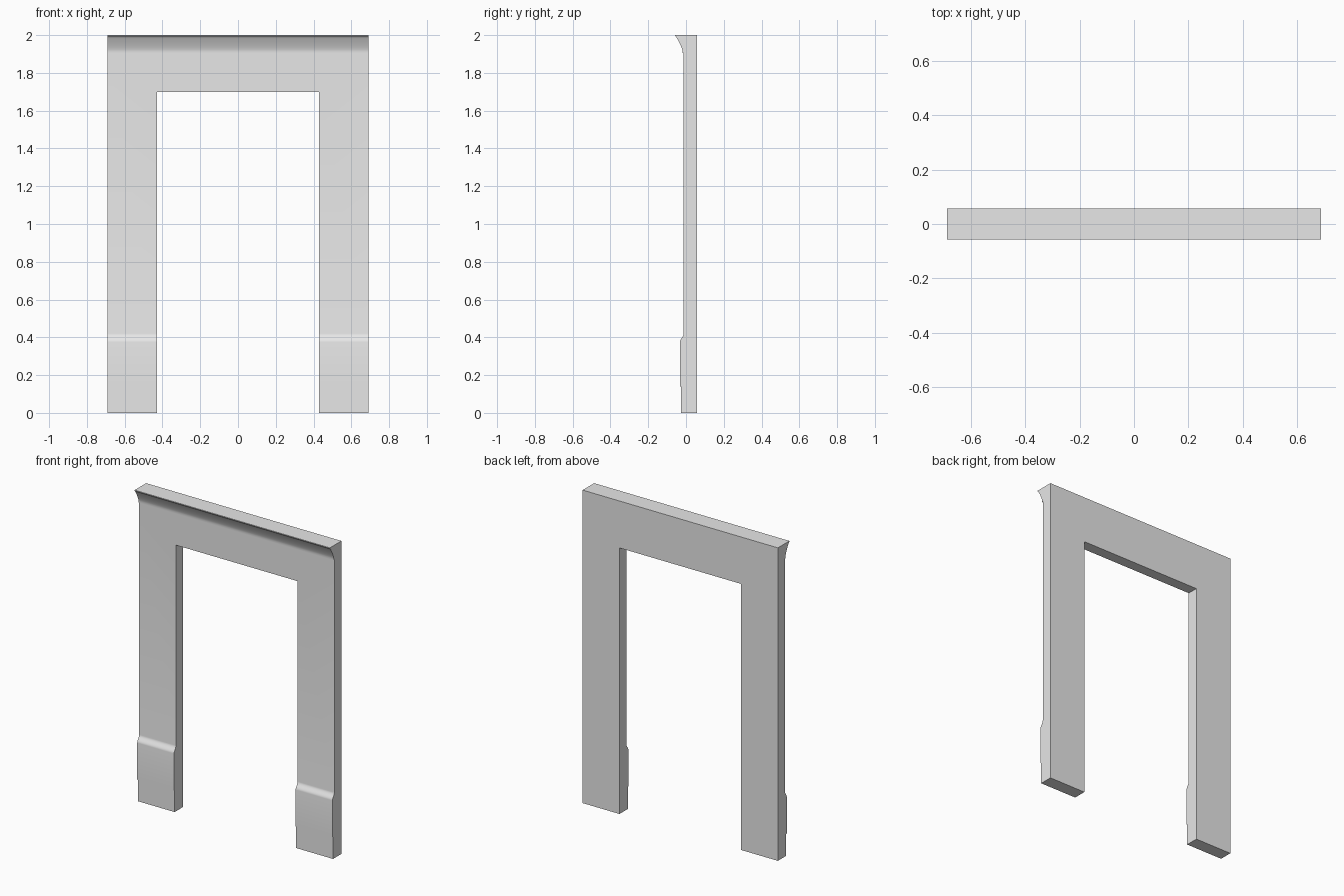
import bpy, bmesh, math

cube = bpy.data.objects.get("Cube")
if cube:
    bpy.data.objects.remove(cube, do_unlink=True)

HALF_WIDTH, BACK, FACE = 0.69, 0.058, -0.012
OPEN_HALF, OPEN_TOP = 0.43, 1.70

stone = bpy.data.materials.new("grey_stone")
stone.use_nodes = True
stone.diffuse_color = (0.8, 0.8, 0.8, 1)
stone.node_tree.nodes["Principled BSDF"].inputs["Base Color"].default_value = (0.8, 0.8, 0.8, 1)


def extrude_x(name, profile, half):
    """Extrude a (y, z) profile along x, centred on x = 0."""
    bm = bmesh.new()
    face = bm.faces.new([bm.verts.new((-half, y, z)) for y, z in profile])
    side = bmesh.ops.extrude_face_region(bm, geom=[face])["geom"]
    verts = [v for v in side if isinstance(v, bmesh.types.BMVert)]
    bmesh.ops.translate(bm, verts=verts, vec=(2 * half, 0, 0))
    bmesh.ops.recalc_face_normals(bm, faces=bm.faces)
    mesh = bpy.data.meshes.new(name)
    bm.to_mesh(mesh)
    bm.free()
    mesh.materials.append(stone)
    obj = bpy.data.objects.new(name, mesh)
    bpy.context.collection.objects.link(obj)
    return obj


# Moulding section: foot block, plinth with an S-shaped shoulder, flat face
profile = [(BACK, 0), (-0.026, 0), (-0.026, 0.14), (-0.032, 0.14), (-0.032, 0.375)]
STEPS = 8
for i in range(1, STEPS + 1):
    t = i / STEPS
    ease = t * t * (3 - 2 * t)
    profile.append((-0.032 + (FACE + 0.032) * ease, 0.375 + 0.045 * t))

# Cornice: small lip, concave flare, thin top edge
profile += [(FACE, 1.905), (-0.018, 1.905), (-0.018, 1.915)]
for i in range(1, STEPS + 1):
    t = i / STEPS
    profile.append((-0.018 - 0.035 * t ** 1.3, 1.915 + 0.077 * t))
profile += [(-0.058, 1.995), (-0.058, 2), (BACK, 2)]
surround = extrude_x("door_surround", profile, HALF_WIDTH)

# Doorway opening
cutter = extrude_x("opening_cutter", [(-1, -1), (1, -1), (1, OPEN_TOP), (-1, OPEN_TOP)], OPEN_HALF)
cutter.hide_render = True
cut = surround.modifiers.new("opening", 'BOOLEAN')
cut.operation = 'DIFFERENCE'
cut.solver = 'EXACT'
cut.object = cutter

bpy.ops.object.select_all(action='DESELECT')
surround.select_set(True)
bpy.context.view_layer.objects.active = surround
bpy.ops.object.modifier_apply(modifier=cut.name)
bpy.data.objects.remove(cutter, do_unlink=True)
bpy.ops.object.shade_smooth_by_angle(angle=math.radians(30))
